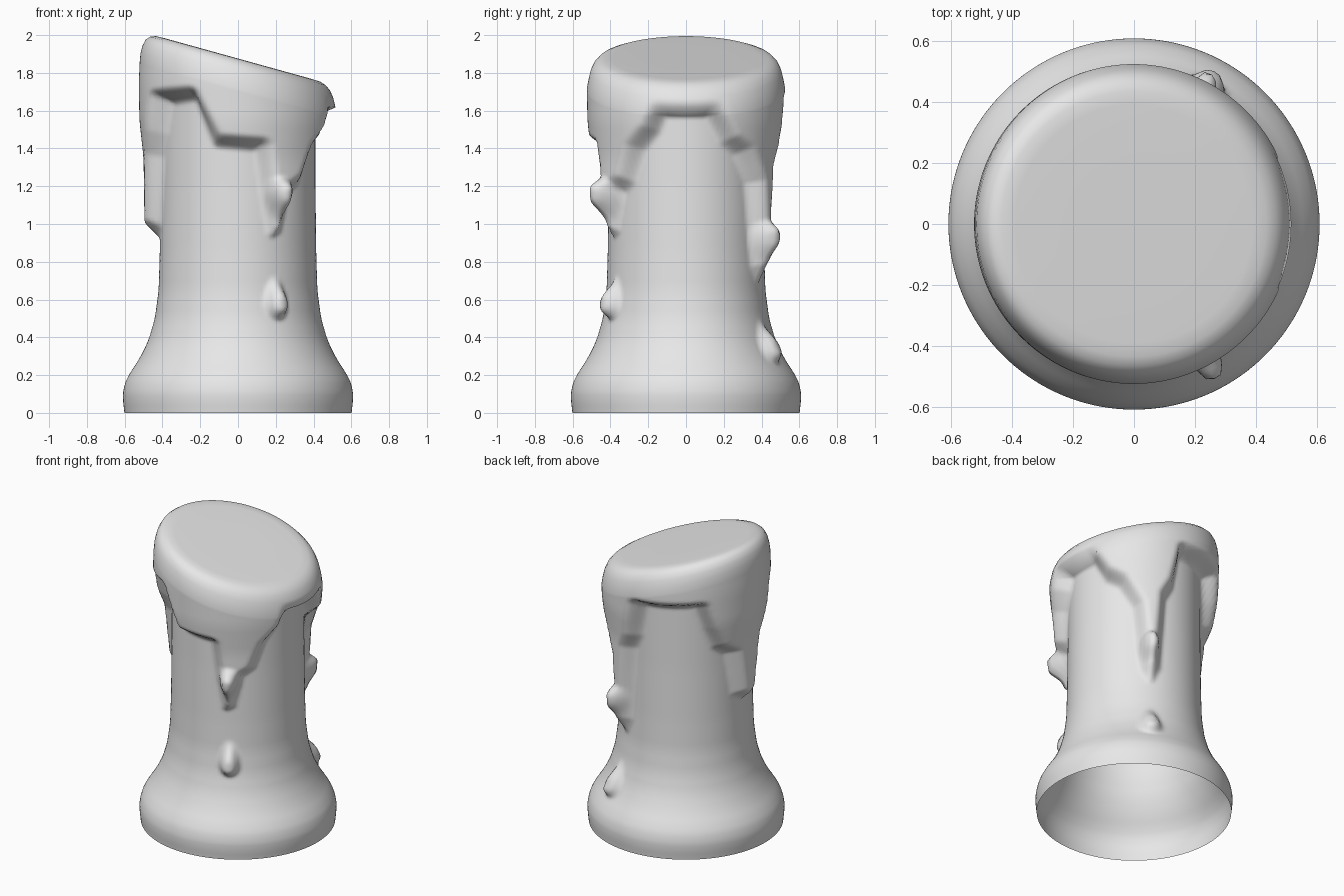
import bpy
import bmesh
import math
from mathutils import Vector

if "Cube" in bpy.data.objects:
    bpy.data.objects.remove(bpy.data.objects["Cube"], do_unlink=True)

SIDES, ROWS = 144, 120

# Candle body profile: (height, radius)
BODY = [(0, .60), (.07, .611), (.14, .606), (.2, .58), (.28, .525), (.38, .475),
        (.5, .44), (.65, .42), (.85, .414), (1.2, .41), (2.1, .41)]
# Outer radius of the melted wax coat
COAT = [(0, .50), (.7, .49), (1.0, .495), (1.35, .50), (1.55, .522), (1.75, .525), (2.1, .51)]
# Lower edge of the wax coat around the candle: (angle, height)
DRIP = [(-180, .95), (-170, 1.0), (-163, 1.36), (-155, 1.48), (-148, 1.66), (-120, 1.68),
        (-112, 1.55), (-105, 1.43), (-75, 1.41), (-70, 1.15), (-65, .95), (-60, .97),
        (-53, 1.18), (-43, 1.23), (-34, 1.4), (-22, 1.5), (-17, 1.59), (17, 1.59),
        (28, 1.44), (40, 1.38), (52, 1.22), (58, .78), (64, .71), (70, .8), (75, 1.3),
        (82, 1.4), (88, 1.64), (135, 1.66), (142, 1.5), (150, 1.36), (163, 1.3),
        (170, 1.0), (180, .95)]
# Loose wax drops: angle, height, half height, bulge
DROPS = [(-62, .61, .13, .075), (62, .38, .13, .06)]


def lerp(table, v):
    for (a, p), (b, q) in zip(table, table[1:]):
        if v <= b:
            return p + (q - p) * (v - a) / (b - a)
    return table[-1][1]


def curve(table, v):
    """Smooth profile through the table points."""
    w = .03
    return sum(lerp(table, max(v + k * w, 0)) for k in (-1, 0, 1)) / 3


def smoothstep(a, b, v):
    t = min(max((v - a) / (b - a), 0), 1)
    return t * t * (3 - 2 * t)


def unroll(angle, z):
    return Vector((math.radians(angle) * .45, z))


EDGE = [unroll(a + turn, z) for turn in (-360, 0, 360) for a, z in DRIP
        if -230 < a + turn < 230]


def edge_distance(angle, z):
    """Signed distance to the drip edge, positive inside the wax."""
    p = unroll(angle, z)
    best = 9
    for a, b in zip(EDGE, EDGE[1:]):
        d = b - a
        if d.length < 1e-6:
            continue
        t = min(max((p - a).dot(d) / d.length_squared, 0), 1)
        best = min(best, (p - a - d * t).length)
    return best if z > lerp(DRIP, angle) else -best


def radius(angle, z):
    body = curve(BODY, z)
    coat = max(curve(COAT, z) - body, 0)
    r = body + coat * smoothstep(-.035, .06, edge_distance(angle, z))
    for a, h, half, bulge in DROPS:
        u = math.radians(angle - a) * .45 / .075
        v = (z - h) / half
        v = v * 1.0 + .25 * (1 - v * v)      # fuller toward the bottom
        r += bulge * smoothstep(0, .75, 1 - math.hypot(u, v))
    return r


def top_height(x):
    return 1.876 - .277 * x


# Rounded rim and flat slanted top: (radius, drop below the slanted plane)
RIM = [(.516, .115), (.505, .07), (.488, .035), (.465, .013), (.435, .002), (.39, 0), (.2, 0)]

bm = bmesh.new()
rings = [[] for _ in range(ROWS + 1 + len(RIM))]
for i in range(SIDES):
    angle = -180 + 360 * i / SIDES
    c, s = math.cos(math.radians(angle)), math.sin(math.radians(angle))
    z_side = top_height(.52 * c) - .16
    for j in range(ROWS + 1):
        z = z_side * j / ROWS
        r = radius(angle, z)
        rings[j].append(bm.verts.new((r * c, r * s, z)))
    for k, (r, drop) in enumerate(RIM):
        rings[ROWS + 1 + k].append(bm.verts.new((r * c, r * s, top_height(r * c) - drop)))
for low, high in zip(rings, rings[1:]):
    for i in range(SIDES):
        n = (i + 1) % SIDES
        bm.faces.new((low[i], low[n], high[n], high[i]))
bm.faces.new(rings[-1])

mesh = bpy.data.meshes.new("candle")
bm.to_mesh(mesh)
bm.free()
mesh.polygons.foreach_set("use_smooth", [True] * len(mesh.polygons))

# Plain wax colour
wax = bpy.data.materials.new("grey_wax")
wax.use_nodes = True
colour = (.8, .8, .8, 1)
wax.diffuse_color = colour
wax.node_tree.nodes["Principled BSDF"].inputs["Base Color"].default_value = colour
mesh.materials.append(wax)

candle = bpy.data.objects.new("candle", mesh)
bpy.context.scene.collection.objects.link(candle)
